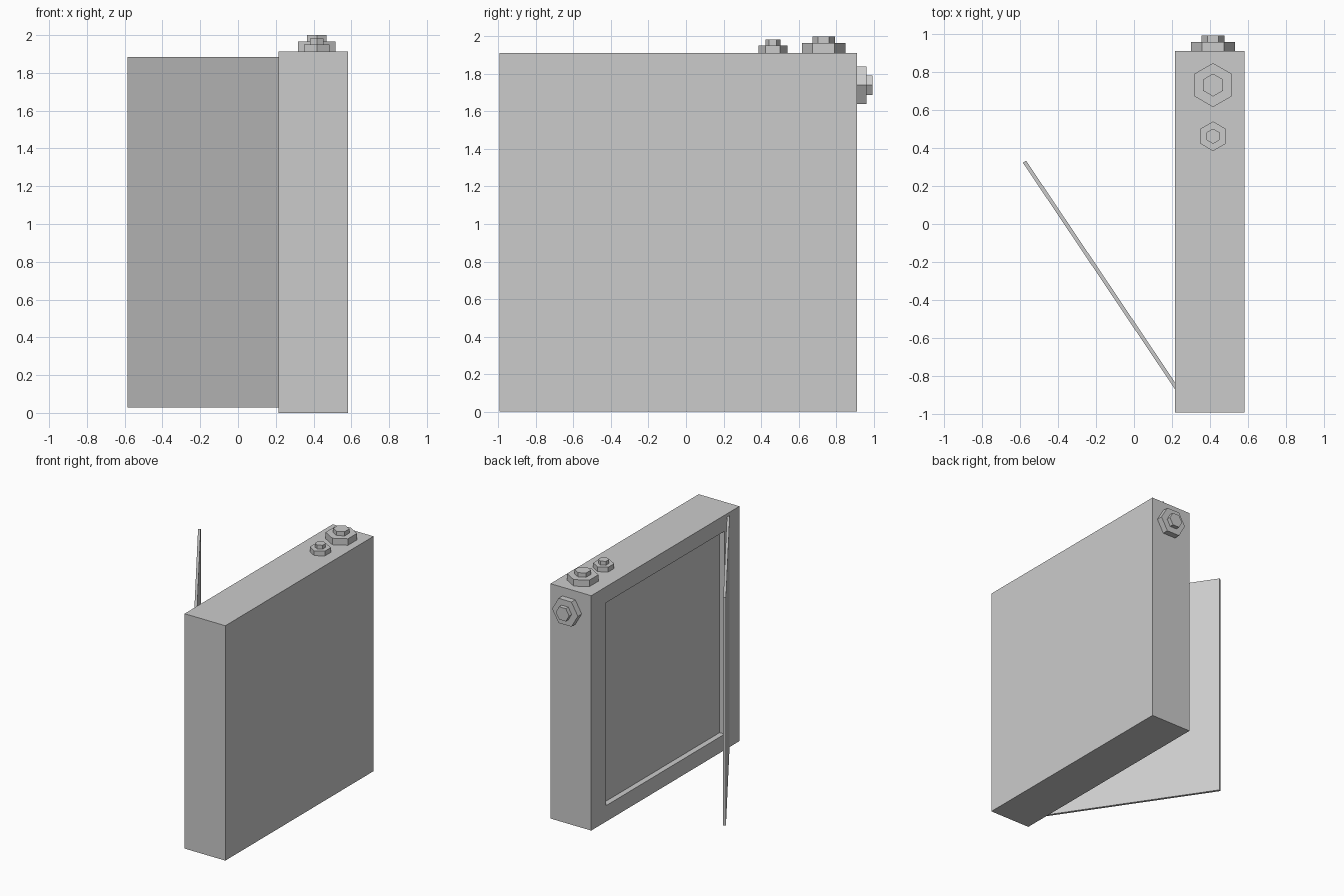
import bpy, bmesh, math
from mathutils import Matrix, Vector

if "Cube" in bpy.data.objects:
    bpy.data.objects.remove(bpy.data.objects["Cube"])


def make_object(name, bm):
    bmesh.ops.recalc_face_normals(bm, faces=bm.faces)
    mesh = bpy.data.meshes.new(name)
    bm.to_mesh(mesh)
    bm.free()
    obj = bpy.data.objects.new(name, mesh)
    bpy.context.collection.objects.link(obj)
    return obj


def box_mesh(size, centre):
    bm = bmesh.new()
    bmesh.ops.create_cube(bm, size=1, matrix=Matrix.Translation(centre) @ Matrix.Diagonal((*size, 1)))
    return bm


def hex_prism(bm, radius, z0, z1, start, mat):
    angles = [start + i * math.pi / 3 for i in range(6)]
    base = bm.faces.new([bm.verts.new((radius * math.cos(a), radius * math.sin(a), z0)) for a in angles])
    top = bmesh.ops.extrude_face_region(bm, geom=[base], use_keep_orig=True)["geom"]
    verts = [v for v in top if isinstance(v, bmesh.types.BMVert)]
    bmesh.ops.translate(bm, verts=verts, vec=(0, 0, z1 - z0))
    bmesh.ops.transform(bm, matrix=mat, verts=list(base.verts) + verts)


def connector(name, pos, radius, inner, h1, h2, start, rot=Matrix()):
    # wide hexagonal nut with a narrower hexagonal stem on it
    bm = bmesh.new()
    mat = Matrix.Translation(pos) @ rot
    hex_prism(bm, radius, 0, h1, start, mat)
    hex_prism(bm, inner, h1, h2, start, mat)
    return make_object(name, bm)


# Cabinet body with a shallow recess in its left face
X0, X1, Y0, Y1, H = 0.215, 0.582, -0.994, 0.912, 1.912
bm = box_mesh((X1 - X0, Y1 - Y0, H), ((X0 + X1) / 2, (Y0 + Y1) / 2, H / 2))
bm.normal_update()
face = min(bm.faces, key=lambda f: f.calc_center_median().x)
bmesh.ops.inset_individual(bm, faces=[face], thickness=0.1)
mid_y, mid_z = (Y0 + Y1) / 2, H / 2
for v in face.verts:
    v.co.y = mid_y + math.copysign((Y1 - Y0) / 2 - 0.19, v.co.y - mid_y)
    v.co.z = mid_z + math.copysign(H / 2 - 0.13, v.co.z - mid_z)
inner = bmesh.ops.extrude_discrete_faces(bm, faces=[face])["faces"][0]
bmesh.ops.translate(bm, verts=inner.verts, vec=(0.045, 0, 0))
make_object("cabinet_body", bm)

# Open door, swung out from the front edge of the left face
tip, hinge = Vector((-0.578, 0.329)), Vector((0.226, -0.868))
d = hinge - tip
c = (tip + hinge) / 2
bm = box_mesh((d.length, 0.02, 1.856), (0, 0, 0))
door = make_object("door", bm)
door.location = (c.x, c.y, 0.957)
door.rotation_euler.z = math.atan2(d.y, d.x)

# Hexagonal connectors on the top and the back
connector("top_connector_large", (0.417, 0.733, H), 0.116, 0.06, 0.053, 0.088, math.pi / 2)
connector("top_connector_small", (0.417, 0.463, H), 0.078, 0.04, 0.039, 0.071, math.pi / 2)
connector("back_connector", (0.417, Y1, 1.74), 0.116, 0.06, 0.049, 0.082, 0,
          Matrix.Rotation(-math.pi / 2, 4, 'X'))
